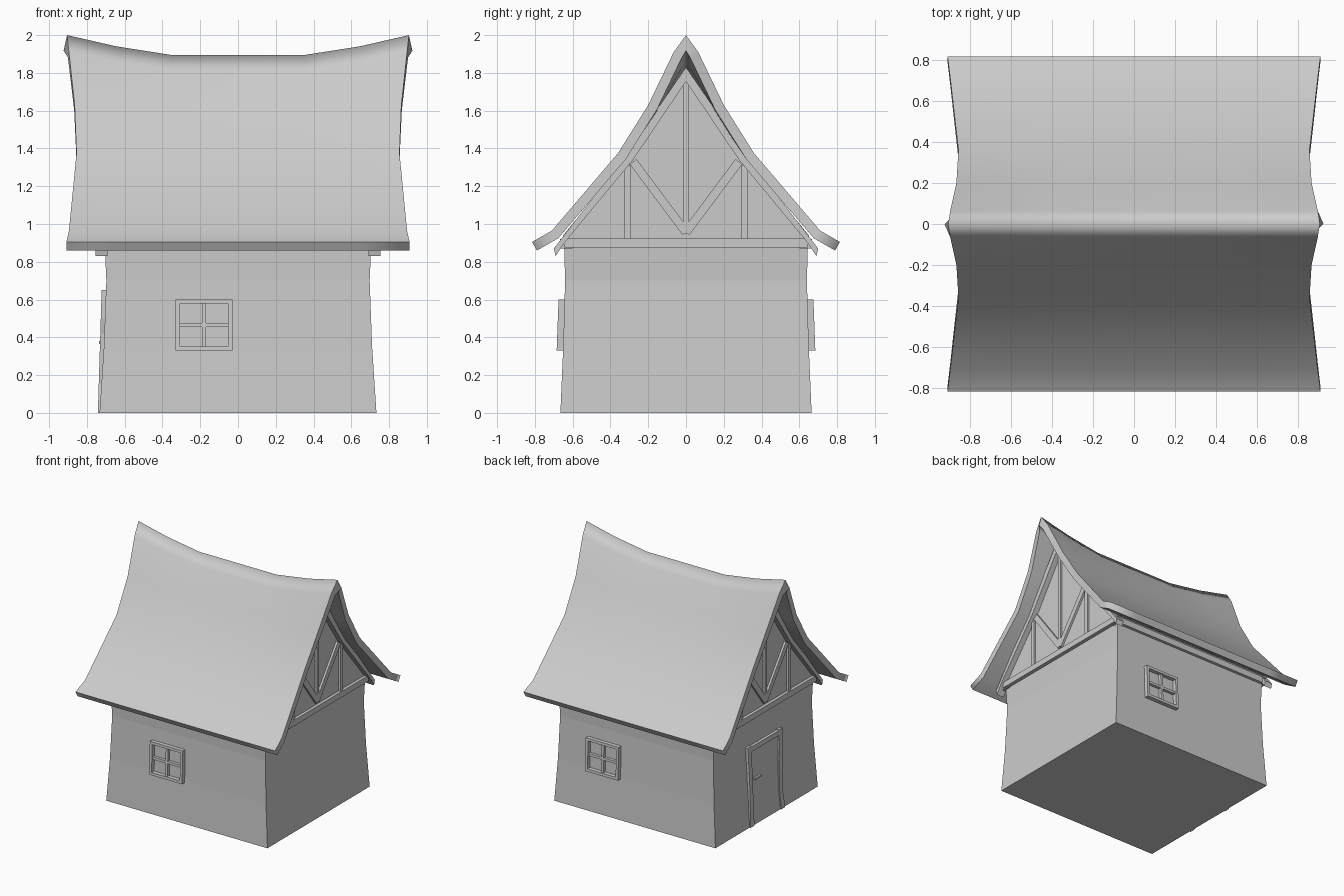
import bpy, bmesh, math
from mathutils import Vector

if "Cube" in bpy.data.objects:
    bpy.data.objects.remove(bpy.data.objects["Cube"])


def make(name, verts, faces):
    me = bpy.data.meshes.new(name)
    bm = bmesh.new()
    vs = [bm.verts.new(v) for v in verts]
    for f in faces:
        bm.faces.new([vs[i] for i in f])
    bmesh.ops.recalc_face_normals(bm, faces=bm.faces)
    bm.to_mesh(me)
    bm.free()
    ob = bpy.data.objects.new(name, me)
    bpy.context.collection.objects.link(ob)
    return ob


# Maps (u along wall, height, distance out) to world, one per house side
SIDES = {
    "front": lambda u, z, d: (u, -d, z),
    "back": lambda u, z, d: (u, d, z),
    "right": lambda u, z, d: (d, u, z),
    "left": lambda u, z, d: (-d, u, z),
}


def prisms(name, polys, d0, d1, side, lean=0.0):
    """Extrude flat outlines out of a wall, leaning with the wall slope."""
    verts, faces = [], []
    for p in polys:
        n, b = len(p), len(verts)
        for d in (d0, d1):
            verts += [SIDES[side](u, z, d - lean * z) for u, z in p]
        faces.append([b + i for i in range(n)])
        faces.append([b + n + i for i in range(n)])
        faces += [[b + i, b + (i + 1) % n, b + n + (i + 1) % n, b + n + i] for i in range(n)]
    return make(name, verts, faces)


def rect(u0, u1, z0, z1):
    return [(u0, z0), (u1, z0), (u1, z1), (u0, z1)]


def bar(p, q, w):
    p, q = Vector(p), Vector(q)
    n = (q - p).orthogonal().normalized() * w / 2
    return [tuple(v) for v in (p + n, q + n, q - n, p - n)]


def mirror(poly):
    return [(-u, z) for u, z in poly]


# Walls: stacked rectangular rings, pinched at mid height
rings = [(0.733, 0.665, 0), (0.71, 0.65, 0.35), (0.697, 0.64, 0.7), (0.705, 0.645, 0.88)]
verts, faces = [], []
for x, y, z in rings:
    verts += [(-x, -y, z), (x, -y, z), (x, y, z), (-x, y, z)]
for r in range(len(rings) - 1):
    for i in range(4):
        j = (i + 1) % 4
        faces.append([r * 4 + i, r * 4 + j, r * 4 + 4 + j, r * 4 + 4 + i])
faces += [[0, 1, 2, 3], [12, 13, 14, 15]]
make("walls", verts, faces)

# Gable block filling the roof space
half = [(0.65, 0.88), (0.65, 0.94), (0.34, 1.32)]
prisms("gable_block", [half + [(0, 1.83)] + mirror(half)[::-1]], -0.71, 0.71, "right")

# Roof: swaybacked sheet with flared eaves and rising ridge ends
# rows: y, z at the gable end, half length, sag in the middle
rows = [(0, 2.0, 0.905, 0.105), (0.065, 1.91, 0.895, 0.095), (0.2, 1.63, 0.865, 0.03),
        (0.36, 1.375, 0.855, 0.0), (0.71, 0.965, 0.895, 0.0), (0.815, 0.905, 0.908, 0.0)]
rows = [(-y, z, l, s) for y, z, l, s in rows[:0:-1]] + rows
cols = [(-1, 0), (-0.71, 0.57), (-0.39, 1), (0.39, 1), (0.71, 0.57), (1, 0)]
n = len(cols)
verts = [(t * l, y, z - s * k) for y, z, l, s in rows for t, k in cols]
faces = [[r * n + c, r * n + c + 1, r * n + n + c + 1, r * n + n + c]
         for r in range(len(rows) - 1) for c in range(n - 1)]
roof = make("roof", verts, faces)
bm = bmesh.new()
bm.from_mesh(roof.data)
bm.normal_update()
if sum(f.normal.z for f in bm.faces) < 0:
    bmesh.ops.reverse_faces(bm, faces=bm.faces)
for f in bm.faces:
    f.smooth = True
for e in bm.edges:
    e.smooth = not e.is_boundary
bm.to_mesh(roof.data)
bm.free()
sol = roof.modifiers.new("thickness", "SOLIDIFY")
sol.thickness, sol.offset, sol.use_even_offset = 0.052, -1, True

# Timber framing on both gables
rake = [(0, 1.83), (0.33, 1.35), (0.70, 0.87), (0.69, 0.83), (0.64, 0.905), (0.28, 1.34), (0, 1.755)]
post = rect(0.295, 0.325, 0.92, 1.31)
strut = bar((0, 0.955), (0.28, 1.33), 0.045)
for side in ("right", "left"):
    prisms(side + "_rake_beams", [rake, mirror(rake)], 0.69, 0.755, side)
    prisms(side + "_tie_beam", [rect(-0.645, 0.645, 0.875, 0.922)], 0.69, 0.735, side)
    prisms(side + "_truss", [rect(-0.013, 0.013, 0.95, 1.78), post, mirror(post),
                             strut, mirror(strut)], 0.69, 0.727, side)

# Wall plates under the eaves
for side in ("front", "back"):
    prisms(side + "_wall_plate", [rect(-0.72, 0.72, 0.87, 0.92)], 0.6, 0.668, side)

# Four-pane windows, one on each long wall
for side, x0 in (("front", -0.33), ("back", 0.14)):
    x1, z0, z1 = x0 + 0.30, 0.33, 0.60
    xm, zm = (x0 + x1) / 2, (z0 + z1) / 2
    prisms(side + "_window_frame",
           [rect(x0, x1, z0, z0 + 0.022), rect(x0, x1, z1 - 0.022, z1),
            rect(x0, x0 + 0.022, z0 + 0.022, z1 - 0.022),
            rect(x1 - 0.022, x1, z0 + 0.022, z1 - 0.022)], 0.64, 0.697, side, 0.037)
    prisms(side + "_window_bars",
           [rect(xm - 0.01, xm + 0.01, z0 + 0.02, z1 - 0.02),
            rect(x0 + 0.02, x1 - 0.02, zm - 0.01, zm + 0.01)], 0.64, 0.688, side, 0.037)

# Door with crooked jambs, lintel and latch on the left gable wall
jamb_a = [(0.17, 0), (0.22, 0), (0.215, 0.3), (0.225, 0.65), (0.18, 0.65), (0.175, 0.3)]
jamb_b = [(-0.18, 0), (-0.23, 0), (-0.205, 0.15), (-0.21, 0.42), (-0.225, 0.5),
          (-0.22, 0.65), (-0.18, 0.65), (-0.175, 0.5), (-0.165, 0.42), (-0.165, 0.15)]
prisms("door_frame", [jamb_a, jamb_b, rect(-0.18, 0.18, 0.605, 0.645)], 0.69, 0.742, "left", 0.031)
prisms("door_panel", [rect(-0.18, 0.18, 0.0, 0.605)], 0.69, 0.734, "left", 0.036)
prisms("door_latch", [rect(0.07, 0.15, 0.365, 0.38)], 0.70, 0.75, "left", 0.036)
